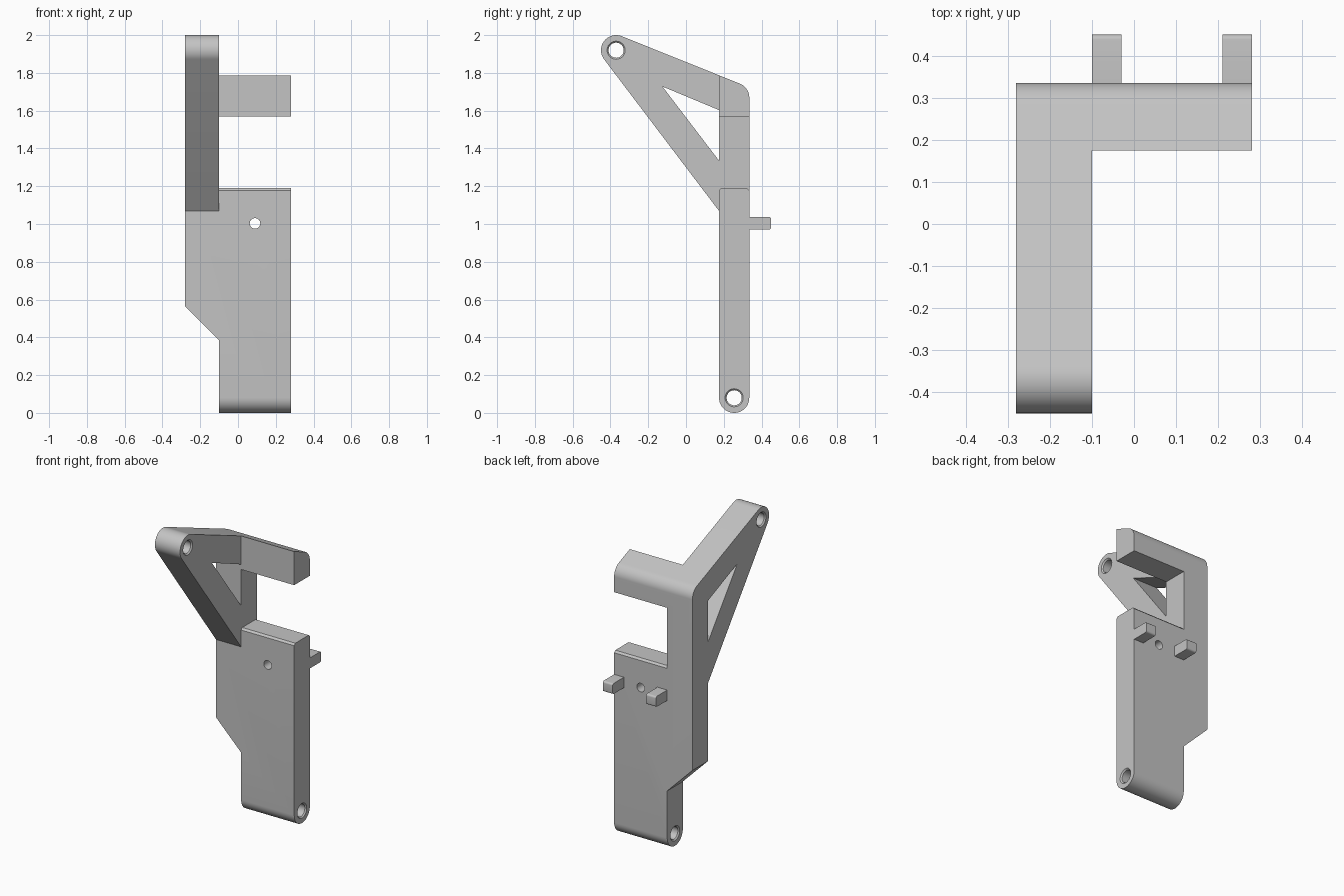
import bpy, bmesh
from math import sin, cos, radians, pi

cube = bpy.data.objects.get("Cube")
if cube:
    bpy.data.objects.remove(cube, do_unlink=True)

grey = bpy.data.materials.new("plain grey")
grey.use_nodes = True
grey.diffuse_color = (0.55, 0.55, 0.55, 1)
grey.node_tree.nodes["Principled BSDF"].inputs["Base Color"].default_value = (0.55, 0.55, 0.55, 1)

# Shared dimensions
X_SIDE, X_STEP = 0.28, -0.10          # half width, inner face of the arm
Y_FRONT, Y_BACK = 0.175, 0.335        # plate thickness
R = 0.08                              # end and corner radius
TIP = (-0.37, 1.92)                   # upper pivot (y, z)
FOOT = (0.255, R)                     # lower pivot (y, z)


def finish(name, bm):
    bmesh.ops.recalc_face_normals(bm, faces=bm.faces)
    mesh = bpy.data.meshes.new(name)
    bm.to_mesh(mesh)
    bm.free()
    mesh.materials.append(grey)
    obj = bpy.data.objects.new(name, mesh)
    bpy.context.collection.objects.link(obj)
    return obj


def loft(name, rings):
    """Join matching rings of points and cap both ends."""
    bm = bmesh.new()
    loops = [[bm.verts.new(p) for p in ring] for ring in rings]
    for a, b in zip(loops, loops[1:]):
        for i in range(len(a)):
            j = (i + 1) % len(a)
            bm.faces.new((a[i], a[j], b[j], b[i]))
    bm.faces.new(loops[0])
    bm.faces.new(loops[-1])
    return finish(name, bm)


def prism_x(name, profile, x0, x1):
    return loft(name, [[(x, y, z) for y, z in profile] for x in (x0, x1)])


def prism_y(name, profile, y0, y1):
    return loft(name, [[(x, y, z) for x, z in profile] for y in (y0, y1)])


def arc(centre, r, start, end, n=20):
    angles = [radians(start + (end - start) * i / n) for i in range(n + 1)]
    return [(centre[0] + r * cos(a), centre[1] + r * sin(a)) for a in angles]


def bore(name, x0, x1, centre):
    """Pivot hole cutter with a small countersink at both ends."""
    stations = [(x0 - 0.01, 0.058), (x0 + 0.008, 0.04), (x1 - 0.008, 0.04), (x1 + 0.01, 0.058)]
    return loft(name, [[(x, y, z) for y, z in arc(centre, r, 0, 350, 35)] for x, r in stations])


def cut(target, cutter):
    mod = target.modifiers.new("cut", 'BOOLEAN')
    mod.operation, mod.solver, mod.object = 'DIFFERENCE', 'EXACT', cutter
    bpy.context.view_layer.objects.active = target
    bpy.ops.object.modifier_apply(modifier=mod.name)
    bpy.data.objects.remove(cutter, do_unlink=True)


# Body: the full side outline, extruded across the width
outline = arc(FOOT, R, 180, 360) + arc((FOOT[0], 1.669), R, 0, 68.1)
outline += arc(TIP, R, 68.1, 217.2) + [(Y_FRONT, 1.069)]
body = prism_x("bracket_body", outline, -X_SIDE, X_SIDE)

# Triangular window in the arm
cut(body, prism_x("window_cutter", [(-0.125, 1.728), (Y_FRONT, 1.603), (Y_FRONT, 1.335)], -0.4, 0.4))
# The forward arm exists on one side only
cut(body, prism_x("front_cutter", [(-0.6, 1.05), (Y_FRONT, 1.05), (Y_FRONT, 2.1), (-0.6, 2.1)], X_STEP, 0.4))
# Open bay between plate and top bar, with softened plate edges
bay = [(0.187, 1.19), (0.323, 1.19), (0.345, 1.168), (0.4, 1.168),
       (0.4, 1.57), (0.1, 1.57), (0.1, 1.168), (0.165, 1.168)]
cut(body, prism_x("bay_cutter", bay, X_STEP, 0.4))
# Narrow foot with a sloping shoulder
shoulder = [(X_STEP, -0.1), (X_STEP, 0.385), (-X_SIDE, 0.565), (-0.38, 0.665), (-0.38, -0.1)]
cut(body, prism_y("shoulder_cutter", shoulder, 0, 0.5))
# Pivot holes and the small screw hole
cut(body, bore("tip_bore", -X_SIDE, X_STEP, TIP))
cut(body, bore("foot_bore", X_STEP, X_SIDE, FOOT))
cut(body, prism_y("screw_cutter", arc((0.09, 1.003), 0.028, 0, 345, 23), 0, 0.5))

# Two rear pegs with rounded ends
peg = [(Y_BACK, 0.97)] + arc((0.438, 0.982), 0.012, -90, 0, 5)
peg += arc((0.438, 1.026), 0.012, 0, 90, 5) + [(Y_BACK, 1.038)]
pegs = [prism_x("right_peg", peg, X_STEP, X_STEP + 0.07),
        prism_x("left_peg", peg, X_SIDE - 0.07, X_SIDE)]

# Smooth the round surfaces, keep the edges crisp
bpy.ops.object.select_all(action='DESELECT')
for obj in [body] + pegs:
    obj.select_set(True)
bpy.context.view_layer.objects.active = body
bpy.ops.object.shade_smooth_by_angle(angle=radians(30))
